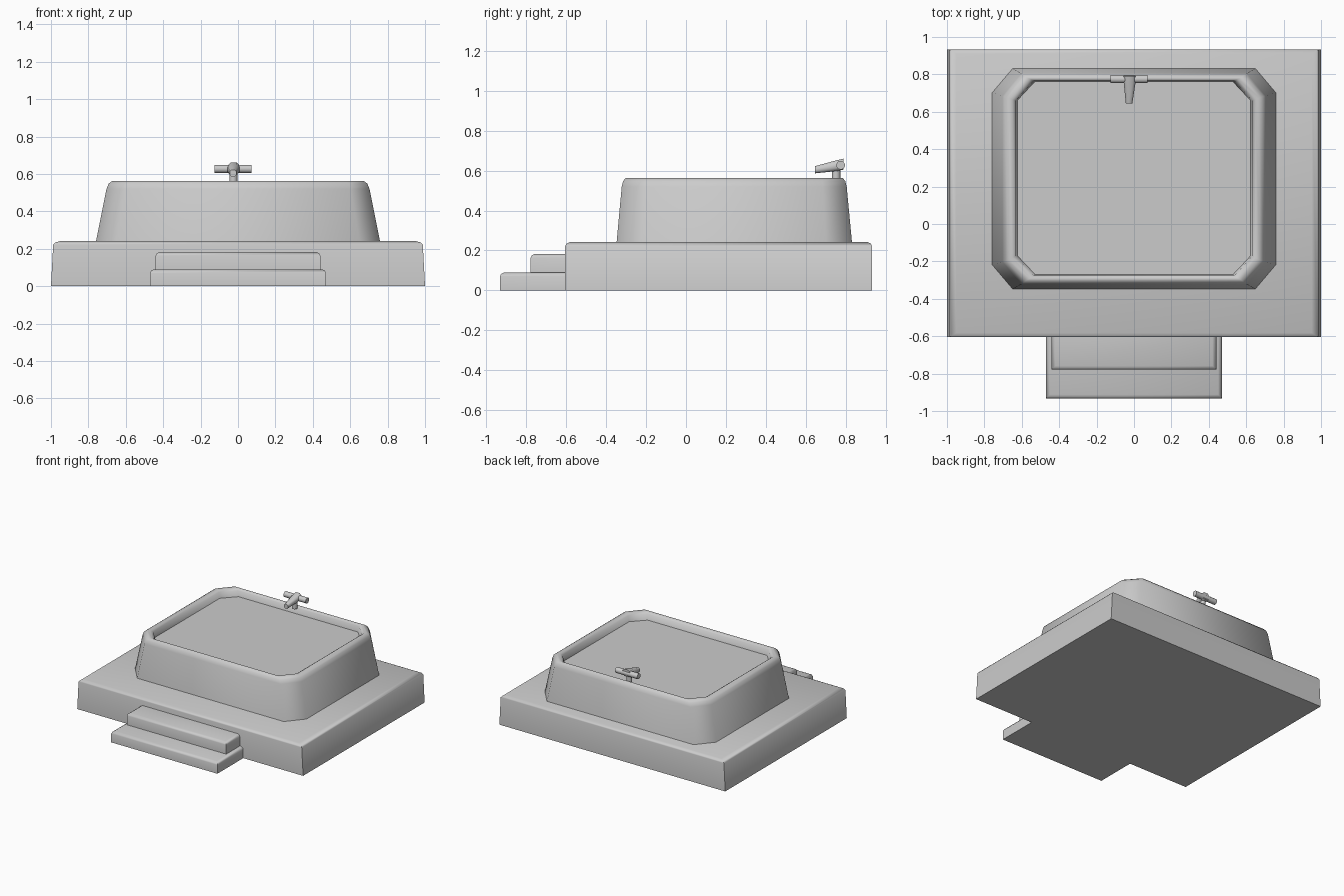
import bpy, bmesh, math

cube = bpy.data.objects.get("Cube")
if cube:
    bpy.data.objects.remove(cube, do_unlink=True)

grey = bpy.data.materials.new("plain grey")
grey.use_nodes = True
grey.diffuse_color = (0.6, 0.6, 0.6, 1)
grey.node_tree.nodes["Principled BSDF"].inputs["Base Color"].default_value = (0.6, 0.6, 0.6, 1)


def ring(x0, x1, y0, y1, z, cx=0, cy=0):
    """Rectangle outline at height z, with cut corners when cx and cy are set."""
    if not cx:
        return [(x0, y0, z), (x1, y0, z), (x1, y1, z), (x0, y1, z)]
    return [(x0 + cx, y0, z), (x1 - cx, y0, z), (x1, y0 + cy, z), (x1, y1 - cy, z),
            (x1 - cx, y1, z), (x0 + cx, y1, z), (x0, y1 - cy, z), (x0, y0 + cy, z)]


def finish(obj, angle):
    obj.data.materials.append(grey)
    bpy.ops.object.select_all(action="DESELECT")
    obj.select_set(True)
    bpy.context.view_layer.objects.active = obj
    bpy.ops.object.shade_smooth_by_angle(angle=math.radians(angle))


def loft(name, rings, angle=55):
    """Skin a stack of matching outlines and cap both ends."""
    bm = bmesh.new()
    loops = [[bm.verts.new(p) for p in r] for r in rings]
    n = len(loops[0])
    for a, b in zip(loops, loops[1:]):
        for i in range(n):
            j = (i + 1) % n
            bm.faces.new((a[i], a[j], b[j], b[i]))
    bm.faces.new(loops[0])
    bm.faces.new(loops[-1])
    bmesh.ops.recalc_face_normals(bm, faces=bm.faces)
    mesh = bpy.data.meshes.new(name)
    bm.to_mesh(mesh)
    bm.free()
    obj = bpy.data.objects.new(name, mesh)
    bpy.context.collection.objects.link(obj)
    finish(obj, angle)
    return obj


def rod(name, radius, length, location, rotation=(0, 0, 0)):
    bpy.ops.mesh.primitive_cylinder_add(vertices=12, radius=radius, depth=length,
                                        location=location, rotation=rotation)
    obj = bpy.context.object
    obj.name = name
    finish(obj, 40)


def slab(name, half, front, back, bottom, top, soft):
    """Block with a softened top edge on the front and sides."""
    rows = [(0, bottom), (0, top - soft), (soft * 0.3, top - soft * 0.35), (soft, top)]
    loft(name, [ring(-half + d, half - d, front + d, back, z) for d, z in rows])


# Deck platform, leaning in slightly at the sides
loft("deck", [
    ring(-1, 1, -0.605, 0.932, 0),
    ring(-0.988, 0.988, -0.605, 0.932, 0.222),
    ring(-0.978, 0.978, -0.6, 0.927, 0.233),
    ring(-0.95, 0.95, -0.582, 0.91, 0.242),
])

# Entry steps
slab("lower_step", 0.47, -0.932, -0.59, 0, 0.09, 0.02)
slab("upper_step", 0.44, -0.778, -0.59, 0.085, 0.183, 0.02)

# Tub shell: tapered outer wall, rounded rim and inner wall
loft("tub", [
    ring(-0.76, 0.76, -0.348, 0.832, 0.235, 0.11, 0.13),
    ring(-0.703, 0.703, -0.322, 0.805, 0.52, 0.1, 0.12),
    ring(-0.692, 0.692, -0.315, 0.798, 0.548, 0.1, 0.115),
    ring(-0.672, 0.672, -0.302, 0.785, 0.563, 0.095, 0.11),
    ring(-0.65, 0.65, -0.29, 0.775, 0.563, 0.095, 0.11),
    ring(-0.632, 0.632, -0.276, 0.765, 0.55, 0.095, 0.105),
    ring(-0.62, 0.62, -0.268, 0.76, 0.48, 0.095, 0.1),
])

# Water surface
loft("water", [ring(-0.628, 0.628, -0.273, 0.763, z, 0.095, 0.1) for z in (0.495, 0.503)])

# Tap: post, crossbar handle and tapering spout
rod("tap_post", 0.021, 0.07, (-0.025, 0.752, 0.585))
rod("tap_handle", 0.022, 0.196, (-0.027, 0.775, 0.627), (0, math.pi / 2, 0))
spout = [ring(-0.055, 0.008, 0.605, 0.66, 0.79, 0.014, 0.014),
         ring(-0.055, 0.008, 0.598, 0.652, 0.755, 0.014, 0.014),
         ring(-0.044, -0.009, 0.586, 0.622, 0.645, 0.009, 0.009)]
loft("tap_spout", [[(x, y, z) for x, z, y in r] for r in spout])
